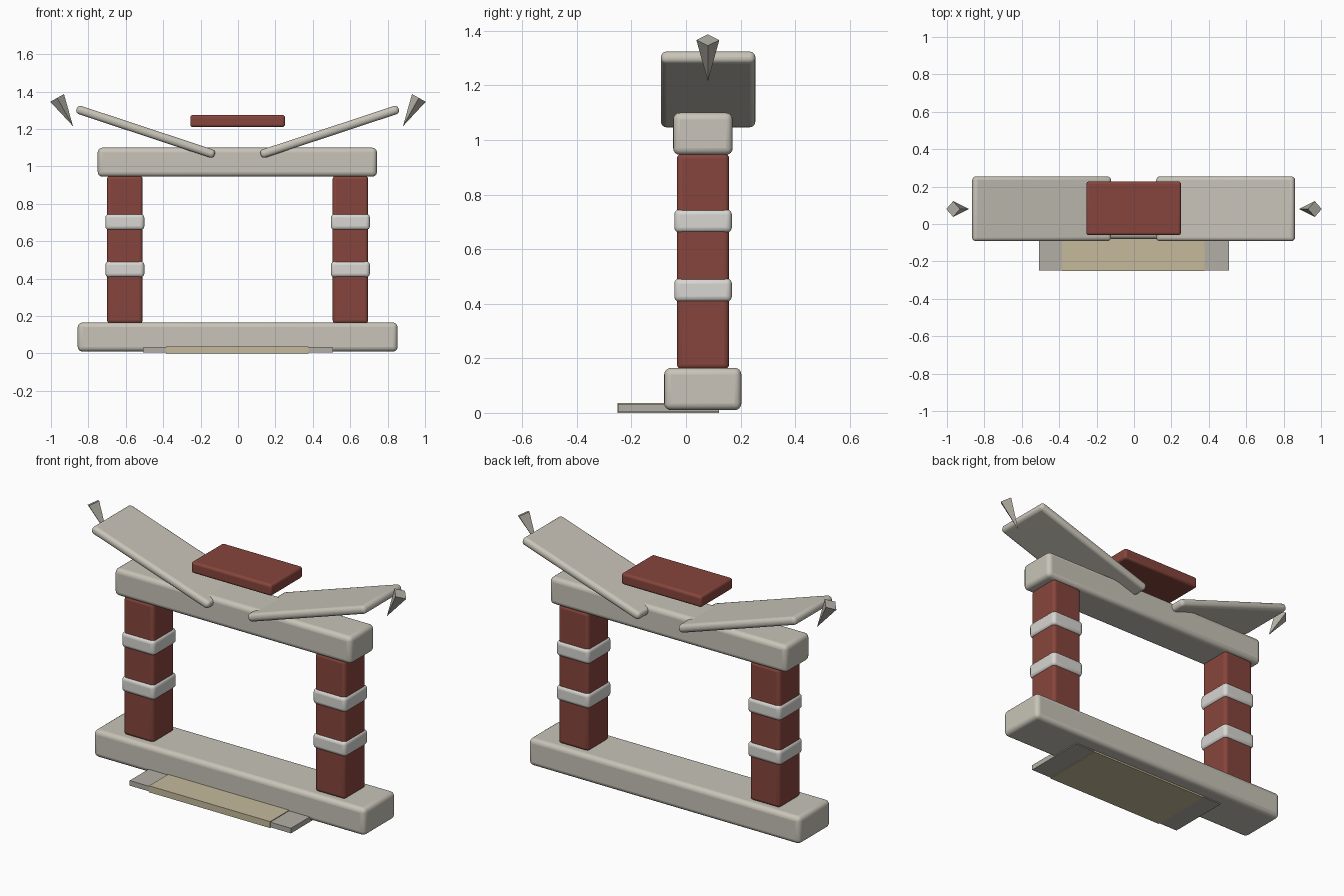
import bpy
from math import atan2, radians
from mathutils import Vector

if "Cube" in bpy.data.objects:
    bpy.data.objects.remove(bpy.data.objects["Cube"])


def material(name, rgb):
    m = bpy.data.materials.new(name)
    m.diffuse_color = (*rgb, 1)
    m.use_nodes = True
    m.node_tree.nodes["Principled BSDF"].inputs["Base Color"].default_value = m.diffuse_color
    return m


stone = material("warm_stone", (0.58, 0.55, 0.48))
pale = material("pale_stone", (0.68, 0.67, 0.64))
red = material("red_lacquer", (0.24, 0.06, 0.045))
tan = material("tan_inlay", (0.56, 0.49, 0.33))
dark = material("horn_grey", (0.45, 0.43, 0.38))


def box(name, x, y, z, mat, bevel=0.0, tilt=0.0):
    """Rounded box from its (min, max) ranges, optionally tilted about y."""
    r = (x, y, z)
    bpy.ops.mesh.primitive_cube_add(size=1, location=[(a + b) / 2 for a, b in r],
                                    rotation=(0, tilt, 0))
    o = bpy.context.object
    o.name = name
    o.scale = [b - a for a, b in r]
    bpy.ops.object.transform_apply(location=False, rotation=False, scale=True)
    o.data.materials.append(mat)
    if bevel:
        b = o.modifiers.new("round", 'BEVEL')
        b.width = bevel
        b.segments = 4
        bpy.ops.object.shade_smooth_by_angle(angle=radians(35))
    return o


# Foot beam and the thin step set under its front
box("base_beam", (-0.857, 0.853), (-0.08, 0.203), (0.01, 0.165), stone, 0.025)
box("step_plate", (-0.508, 0.508), (-0.249, 0.12), (0.004, 0.033), dark)
box("step_inlay", (-0.385, 0.378), (-0.251, 0.121), (0.0, 0.037), tan)

# Top beam
box("lintel", (-0.75, 0.743), (-0.047, 0.171), (0.945, 1.1), stone, 0.025)

# Floating cap slab
box("cap_slab", (-0.255, 0.251), (-0.06, 0.227), (1.21, 1.275), red, 0.014)

for side, s in (("left", -1), ("right", 1)):
    # Pillar with two bands
    px = s * 0.603 - 0.002
    box(side + "_pillar", (px - 0.095, px + 0.095), (-0.033, 0.158), (0.16, 0.95), red, 0.018)
    for level, z in (("lower", 0.45), ("upper", 0.703)):
        box(f"{side}_{level}_band", (px - 0.104, px + 0.104), (-0.043, 0.168),
            (z - 0.043, z + 0.043), pale, 0.02)

    # Upswept roof wing
    wx = s * 0.492 - 0.002
    box(side + "_roof_wing", (wx - 0.389, wx + 0.389), (-0.092, 0.254),
        (1.162, 1.208), stone, 0.02, tilt=-s * radians(18.3))

    # Four-sided horn pointing down and inward
    base, tip = Vector((s * 0.967, 0.08, 1.366)), Vector((s * 0.882, 0.08, 1.215))
    d = tip - base
    bpy.ops.mesh.primitive_cone_add(vertices=4, radius1=0.042, radius2=0, depth=d.length,
                                    location=(base + tip) / 2,
                                    rotation=(0, atan2(d.x, d.z), 0))
    horn = bpy.context.object
    horn.name = side + "_horn"
    horn.data.materials.append(dark)
